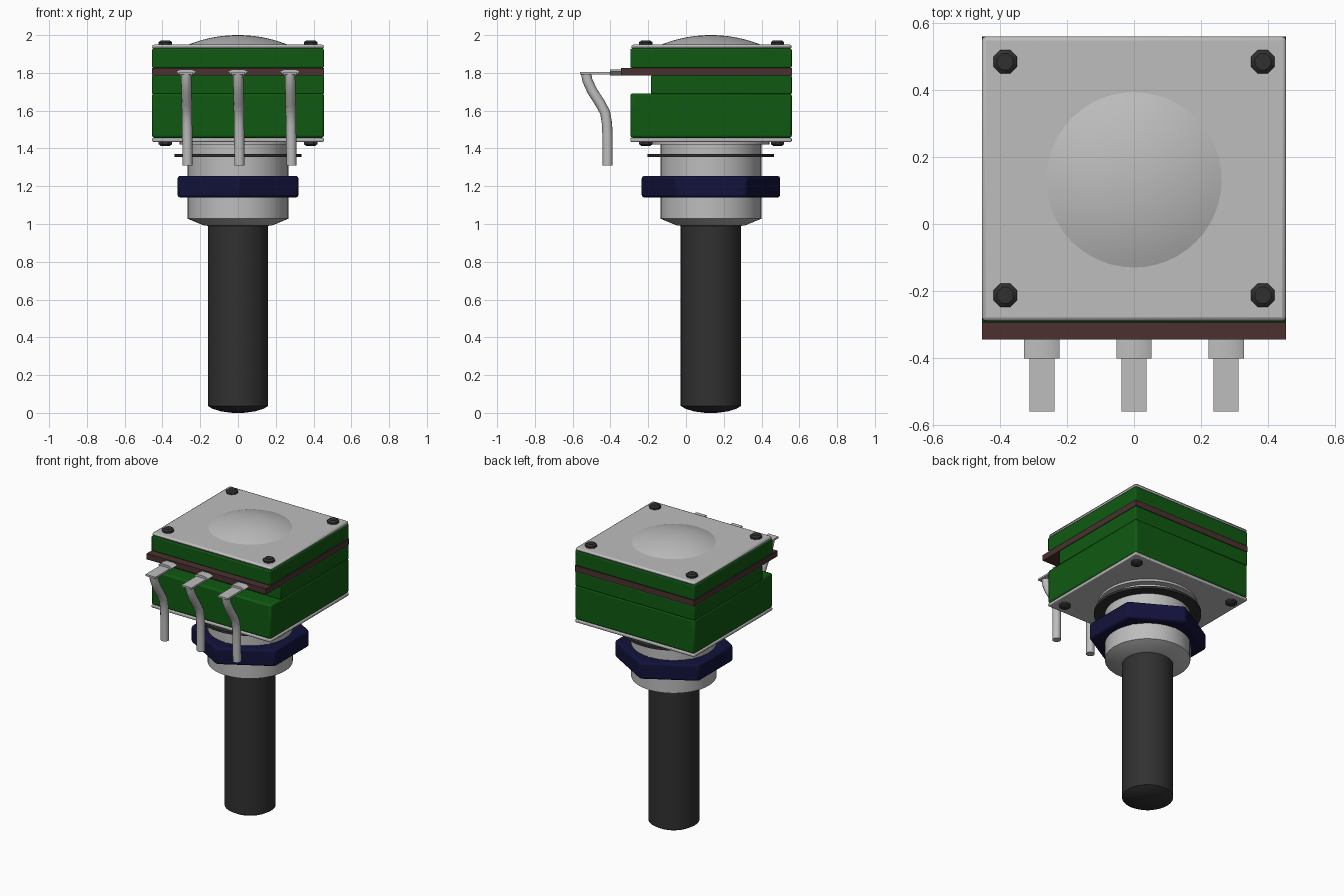
import bpy, bmesh, math
from mathutils import Vector

cube = bpy.data.objects.get("Cube")
if cube:
    bpy.data.objects.remove(cube)

AXIS_Y = 0.132   # the shaft axis sits behind the centre
HALF = 0.455     # half width of the housing
BACK = 0.56


def material(name, r, g, b):
    m = bpy.data.materials.new(name)
    m.use_nodes = True
    m.diffuse_color = (r, g, b, 1)
    m.node_tree.nodes["Principled BSDF"].inputs["Base Color"].default_value = (r, g, b, 1)
    return m


metal = material("light grey metal", 0.51, 0.51, 0.51)
green = material("green plastic", 0.005, 0.10, 0.006)
brown = material("brown board", 0.07, 0.03, 0.03)
black = material("charcoal", 0.03, 0.03, 0.03)
blue = material("navy nut", 0.006, 0.006, 0.045)


def finish(bm, name, mat, bevel=0, smooth=True):
    bmesh.ops.recalc_face_normals(bm, faces=bm.faces)
    mesh = bpy.data.meshes.new(name)
    bm.to_mesh(mesh)
    bm.free()
    mesh.materials.append(mat)
    ob = bpy.data.objects.new(name, mesh)
    bpy.context.collection.objects.link(ob)
    if bevel:
        mod = ob.modifiers.new("edge", 'BEVEL')
        mod.width, mod.segments = bevel, 2
        mod.angle_limit = math.radians(40)
    if smooth:
        bpy.ops.object.select_all(action='DESELECT')
        ob.select_set(True)
        bpy.context.view_layer.objects.active = ob
        bpy.ops.object.shade_smooth_by_angle(angle=math.radians(35))
    return ob


def box(name, mat, x, y, z, bevel=0):
    """Box from (min, max) pairs."""
    bm = bmesh.new()
    bmesh.ops.create_cube(bm, size=1)
    for v in bm.verts:
        for i, (lo, hi) in enumerate((x, y, z)):
            v.co[i] = lo if v.co[i] < 0 else hi
    return finish(bm, name, mat, bevel)


def lathe(name, mat, profile, sides=48, centre=(0, AXIS_Y), turn=0, bevel=0, closed=False):
    """Spin a (radius, height) profile round a vertical axis."""
    bm = bmesh.new()
    rings = []
    for r, z in profile:
        angles = [turn + math.tau * i / sides for i in range(sides)]
        pts = [(centre[0] + r * math.cos(a), centre[1] + r * math.sin(a), z) for a in angles]
        rings.append([bm.verts.new(p) for p in pts])
    pairs = list(zip(rings, rings[1:]))
    if closed:
        pairs.append((rings[-1], rings[0]))
    for a, b in pairs:
        for i in range(sides):
            j = (i + 1) % sides
            bm.faces.new((a[i], a[j], b[j], b[i]))
    if not closed:
        bm.faces.new(rings[0])
        bm.faces.new(rings[-1])
    return finish(bm, name, mat, bevel)


# Housing stack
wide = (-HALF, HALF)
box("bottom_plate", metal, wide, (-0.295, BACK), (1.435, 1.456), 0.006)
box("lower_housing", green, wide, (-0.295, BACK), (1.456, 1.692), 0.012)
box("middle_housing", green, wide, (-0.185, BACK), (1.688, 1.787), 0.006)
box("terminal_board", brown, wide, (-0.345, BACK), (1.787, 1.827))
box("upper_housing", green, wide, (-0.295, BACK), (1.827, 1.928), 0.006)
box("top_plate", metal, wide, (-0.29, BACK), (1.926, 1.95), 0.012)

# Shallow dome pressed into the top plate
RISE, RIM = 0.05, 0.262
ball = (RIM ** 2 + RISE ** 2) / (2 * RISE)
dome = [(RIM, 1.94)]
for i in range(10):
    r = RIM * (1 - i / 9.1)
    dome.append((r, 2.0 - ball + math.sqrt(ball ** 2 - r ** 2)))
lathe("top_dome", metal, dome)

# Rivet heads above and below at the four corners
for side, x in (("right", -0.385), ("left", 0.385)):
    for end, y in (("front", -0.213), ("back", 0.485)):
        spot = dict(sides=8, centre=(x, y), turn=math.pi / 8)
        name = f"{end}_{side}_rivet"
        lathe(name + "_top", black,
              [(0.038, 1.945), (0.038, 1.962), (0.026, 1.972)], **spot)
        lathe(name + "_bottom", black,
              [(0.026, 1.414), (0.038, 1.422), (0.038, 1.44)], **spot)

# Bushing, washer, nut and shaft on the common axis
lathe("bushing_flange", metal, [(0.31, 1.42), (0.31, 1.438)])
lathe("bushing", metal, [(0.155, 0.99), (0.18, 0.992), (0.267, 1.028), (0.267, 1.43)])
lathe("washer", black, [(0.262, 1.354), (0.335, 1.354), (0.335, 1.37), (0.262, 1.37)],
      closed=True)
lathe("hex_nut", blue, [(0.26, 1.14), (0.37, 1.14), (0.37, 1.255), (0.26, 1.255)],
      sides=6, turn=math.pi / 2, bevel=0.014, closed=True)
lathe("shaft", black, [(0.03, 0), (0.09, 0.008), (0.135, 0.022), (0.16, 0.037), (0.16, 1.0)])


def leg(name, x):
    """Round wire swept along a bent path in the y-z plane."""
    path = [(-0.528, 1.795), (-0.522, 1.76), (-0.497, 1.705), (-0.455, 1.64),
            (-0.428, 1.59), (-0.418, 1.53), (-0.415, 1.44), (-0.415, 1.31)]
    pts = [Vector((x + 0.008 * i / 7, y, z)) for i, (y, z) in enumerate(path)]
    bm = bmesh.new()
    rings = []
    for i, p in enumerate(pts):
        along = (pts[min(i + 1, 7)] - pts[max(i - 1, 0)]).normalized()
        across = Vector((1, 0, 0))
        other = along.cross(across).normalized()
        rings.append([bm.verts.new(p + 0.027 * (across * math.cos(a) + other * math.sin(a)))
                      for a in (math.tau * k / 12 for k in range(12))])
    for a, b in zip(rings, rings[1:]):
        for k in range(12):
            n = (k + 1) % 12
            bm.faces.new((a[k], a[n], b[n], b[k]))
    bm.faces.new(rings[0])
    bm.faces.new(rings[-1])
    finish(bm, name, mat=metal)


# Three terminals: clamp on the board, flat tongue and bent leg
for place, x in (("right", -0.275), ("middle", 0.0), ("left", 0.275)):
    bm = bmesh.new()
    outline = [(-0.053, 1.807), (-0.03, 1.819), (0.03, 1.819),
               (0.053, 1.807), (0.03, 1.786), (-0.03, 1.786)]
    front = bm.faces.new([bm.verts.new((x + dx, -0.402, z)) for dx, z in outline])
    out = bmesh.ops.extrude_face_region(bm, geom=[front])["geom"]
    bmesh.ops.translate(bm, vec=(0, 0.06, 0),
                        verts=[v for v in out if isinstance(v, bmesh.types.BMVert)])
    finish(bm, f"{place}_terminal_clamp", metal)
    box(f"{place}_terminal_tongue", metal, (x - 0.038, x + 0.038), (-0.56, -0.395),
        (1.792, 1.804))
    leg(f"{place}_terminal_leg", x)
